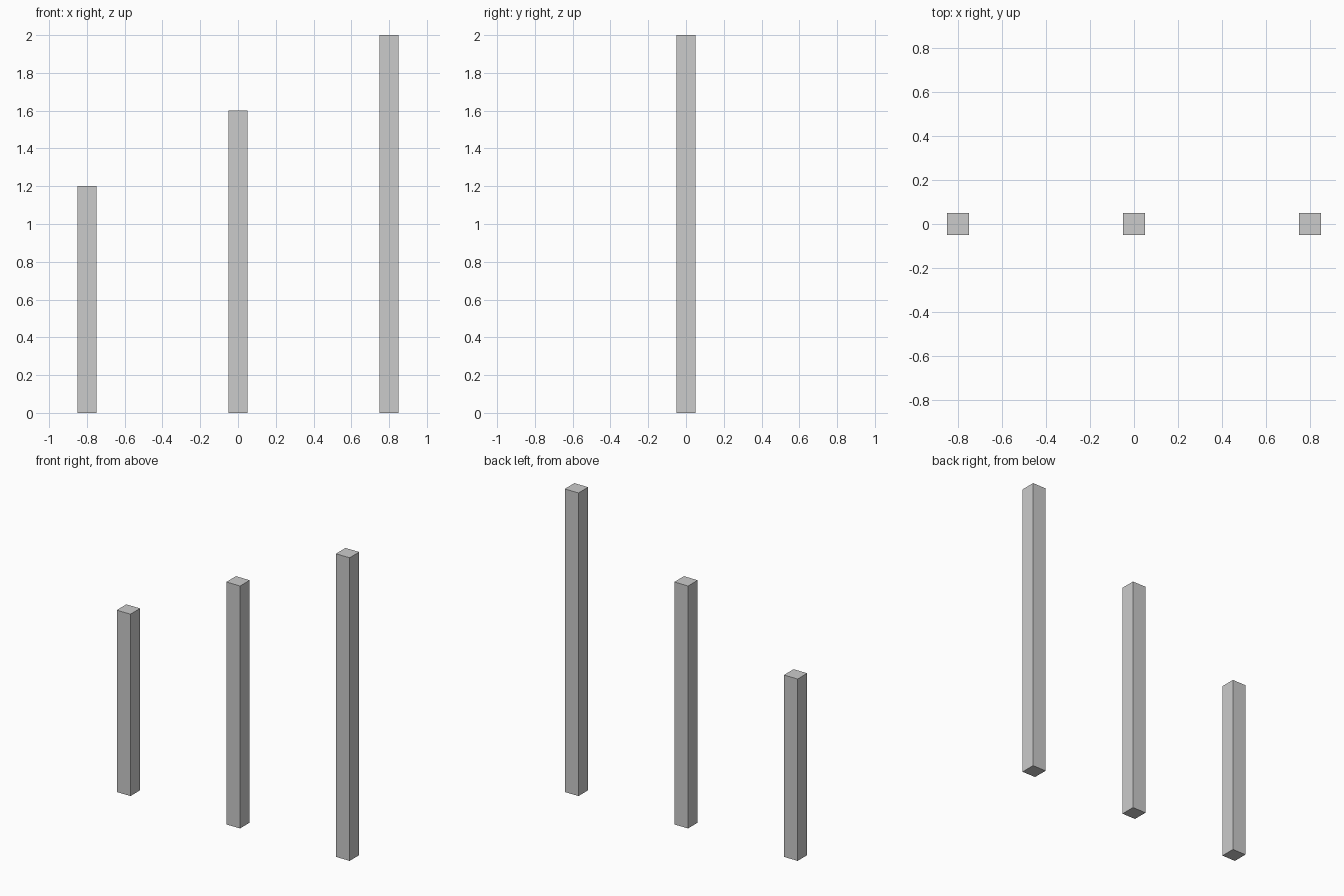
import bpy

if "Cube" in bpy.data.objects:
    bpy.data.objects.remove(bpy.data.objects["Cube"])

WIDTH = 0.1


def post(name, x, height):
    bpy.ops.mesh.primitive_cube_add(size=1, location=(x, 0, height / 2))
    obj = bpy.context.object
    obj.name = name
    obj.scale = (WIDTH, WIDTH, height)
    bpy.ops.object.transform_apply(location=False, rotation=False, scale=True)


# Three square posts rising in height from left to right
for name, x, height in (("short_post", -0.8, 1.2),
                        ("middle_post", 0.0, 1.6),
                        ("tall_post", 0.8, 2.0)):
    post(name, x, height)
